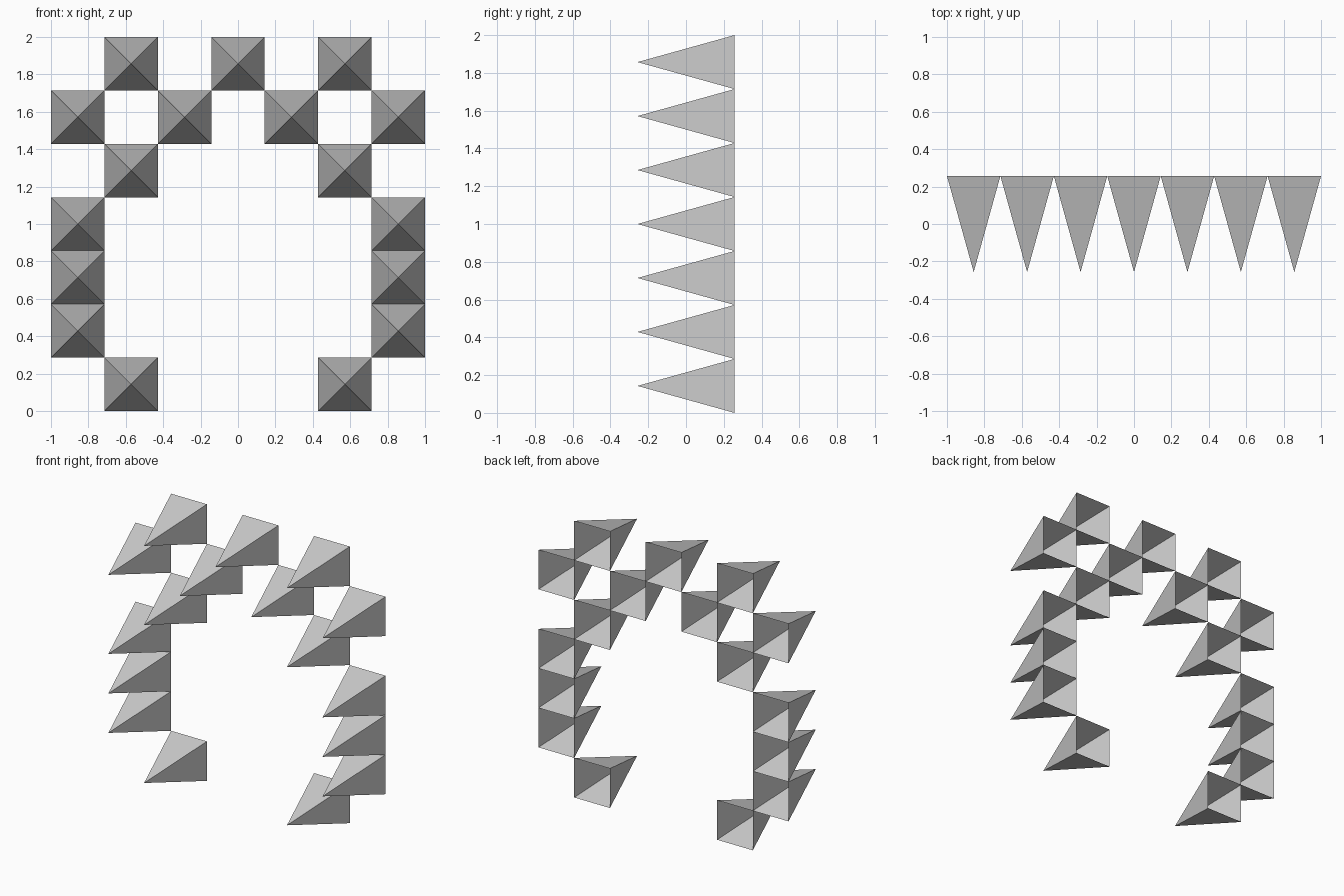
import bpy, bmesh
from math import radians, sqrt
from mathutils import Matrix

if "Cube" in bpy.data.objects:
    bpy.data.objects.remove(bpy.data.objects["Cube"])

CELL = 2 / 7          # seven cells across and seven up
DEPTH = 0.514         # base plane to tip

# Open-backed four-sided pyramid, tip pointing to the front
bm = bmesh.new()
turn = Matrix.Rotation(radians(90), 4, 'X') @ Matrix.Rotation(radians(45), 4, 'Z')
bmesh.ops.create_cone(bm, cap_ends=False, segments=4, radius1=CELL / sqrt(2),
                      radius2=0, depth=DEPTH, matrix=turn)
bmesh.ops.remove_doubles(bm, verts=bm.verts, dist=1e-4)
bmesh.ops.recalc_face_normals(bm, faces=bm.faces)
# Make sure the sloping faces point outwards
for f in bm.faces:
    if f.normal.dot(f.calc_center_median()) < 0:
        f.normal_flip()
mesh = bpy.data.meshes.new("pyramid_stud")
bm.to_mesh(mesh)
bm.free()

# Layout of the studs, top row first
ROWS = [".#.#.#.",
        "#.#.#.#",
        ".#...#.",
        "#.....#",
        "#.....#",
        "#.....#",
        ".#...#."]

for r, row in enumerate(ROWS):
    for c, mark in enumerate(row):
        if mark == "#":
            stud = bpy.data.objects.new(f"pyramid_stud_row{r}_col{c}", mesh)
            stud.location = ((c - 3) * CELL, 0, (6.5 - r) * CELL)
            bpy.context.collection.objects.link(stud)
